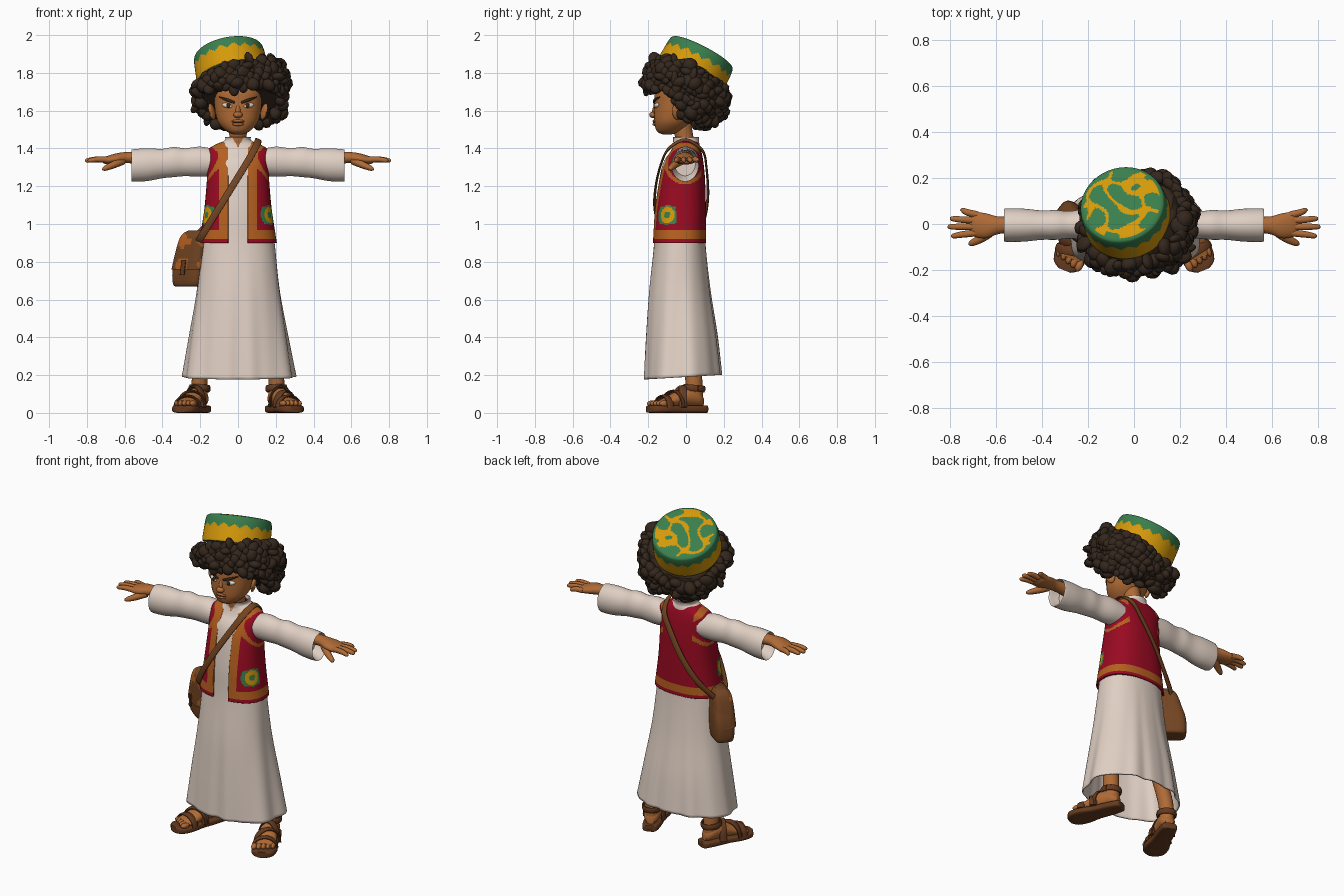
import bpy, bmesh, math, random
from mathutils import Vector, Matrix, Euler

random.seed(4)
if "Cube" in bpy.data.objects:
    bpy.data.objects.remove(bpy.data.objects["Cube"])
X, Y, Z = Vector((1, 0, 0)), Vector((0, 1, 0)), Vector((0, 0, 1))
parts = []


def material(name, *rgb):
    m = bpy.data.materials.new(name)
    m.use_nodes = True
    m.diffuse_color = (*rgb, 1)
    m.node_tree.nodes["Principled BSDF"].inputs["Base Color"].default_value = (*rgb, 1)
    return m


cream = material("cream_cloth", .75, .63, .55)
red = material("red_cloth", .32, .003, .015)
orange = material("orange_trim", .46, .115, .014)
green = material("green_cloth", .042, .21, .073)
gold = material("gold_cloth", .67, .32, .003)
skin = material("brown_skin", .43, .145, .036)
leather = material("dark_leather", .13, .043, .014)
tan = material("bag_leather", .17, .058, .016)
dark = material("dark_hair", .034, .02, .012)
white = material("eye_white", .75, .68, .6)


def finish(name, bm, mats, rule=None, place=None):
    """Turn a bmesh into an object, painting faces with rule(centre)."""
    bmesh.ops.recalc_face_normals(bm, faces=bm.faces)
    if rule:
        for f in bm.faces:
            f.material_index = rule(f.calc_center_median())
    if place:
        bm.transform(place)
    me = bpy.data.meshes.new(name)
    bm.to_mesh(me)
    bm.free()
    for m in mats:
        me.materials.append(m)
    ob = bpy.data.objects.new(name, me)
    bpy.context.collection.objects.link(ob)
    parts.append(ob)
    return ob


def smooth_rows(rows, steps):
    """Catmull-Rom resampling of (x, y, z, width, height) rows."""
    out = []
    for i in range(len(rows) - 1):
        a, b, c, d = (rows[max(0, min(len(rows) - 1, i + k))] for k in (-1, 0, 1, 2))
        for j in range(steps):
            t = j / steps
            out.append([.5 * (2 * q + (r - p) * t + (2 * p - 5 * q + 4 * r - s) * t * t
                              + (3 * q - p - 3 * r + s) * t ** 3) for p, q, r, s in zip(a, b, c, d)])
    return out + [list(rows[-1])]


def loft(rows, axis=None, centre=None, n=24, p=2, steps=4, caps=True):
    """Superellipse rings along a path; centre makes flat bands face outwards."""
    rows = smooth_rows(rows, steps)
    pts = [Vector(r[:3]) for r in rows]
    bm, rings = bmesh.new(), []
    for i, (c, r) in enumerate(zip(pts, rows)):
        t = (axis or pts[min(i + 1, len(pts) - 1)] - pts[max(i - 1, 0)]).normalized()
        up = c - Vector(centre) if centre else (Y if abs(t.z) > .9 else Z)
        side = up.cross(t).normalized()
        nrm = t.cross(side)
        ring = []
        for k in range(n):
            a = math.tau * (k + .5) / n
            u, v = (math.copysign(abs(q) ** (2 / p), q) for q in (math.cos(a), math.sin(a)))
            ring.append(bm.verts.new(c + side * u * r[3] + nrm * v * r[4]))
        rings.append(ring)
    for a, b in zip(rings, rings[1:]):
        for k in range(n):
            bm.faces.new((a[k], a[(k + 1) % n], b[(k + 1) % n], b[k]))
    if caps:
        bm.faces.new(rings[0])
        bm.faces.new(rings[-1])
    return bm


def ball(name, loc, size, mat, rot=(0, 0, 0), place=None):
    bm = bmesh.new()
    m = Matrix.LocRotScale(Vector(loc), Euler(rot), Vector(size))
    bmesh.ops.create_uvsphere(bm, u_segments=16, v_segments=10, radius=1, matrix=m)
    return finish(name, bm, [mat], place=place)


def thicken(ob, depth):
    mod = ob.modifiers.new("thickness", "SOLIDIFY")
    mod.thickness, mod.offset = depth, -1


# Long robe with folds growing towards the hem and an open neckline
bm = loft([(.005, -.015, .19, .292, .195), (.003, -.022, .4, .255, .18), (.002, -.033, .65, .213, .154),
           (0, -.033, .9, .186, .128), (0, -.03, 1.1, .16, .12), (0, -.02, 1.3, .14, .1),
           (0, -.003, 1.38, .14, .072), (0, .002, 1.42, .09, .062), (0, 0, 1.44, .062, .06),
           (0, 0, 1.46, .06, .062)], Z, n=96, p=2.2, steps=8, caps=False)
for v in bm.verts:
    t = max(0, (.9 - v.co.z) / .7)
    a = math.atan2(v.co.y, v.co.x)
    f = 1 + t * (.025 * math.sin(9 * a) + .015 * math.sin(14 * a + 1))
    v.co.x *= f
    v.co.y *= f
    v.co.z += .06 * t * v.co.y
neck_v = lambda c: int(c.y < 0 and c.z > 1.405 and abs(c.x) < .5 * (c.z - 1.405))
thicken(finish("robe", bm, [cream, skin], neck_v), .008)

# Open vest with trimmed edges and round badges
bm = loft([(0, -.035, .9, .206, .142), (0, -.033, 1, .19, .139), (0, -.03, 1.1, .176, .135), (0, -.02, 1.25, .164, .12),
           (0, -.01, 1.34, .166, .1), (0, 0, 1.39, .163, .08), (0, .005, 1.42, .12, .066),
           (0, .005, 1.44, .07, .057)], Z, n=180, p=2.4, steps=18, caps=False)
for co, no in [((s * x, 0, 0), X) for s in (1, -1) for x in (.052, .1)] + [((0, 0, z), Z) for z in (.92, .967)]:
    bmesh.ops.bisect_plane(bm, geom=bm.verts[:] + bm.edges[:] + bm.faces[:], plane_co=co, plane_no=no)
gap = [f for f in bm.faces if abs(f.calc_center_median().x) < .052 and f.calc_center_median().y < -.01]
bmesh.ops.delete(bm, geom=gap, context="FACES")


def vest_paint(c):
    q = Vector((abs(c.x) - .168, c.y + .1, c.z - 1.048))
    if q.length < .053 or (max(abs(q.y), abs(q.z)) < .047 and q.length < .066):
        return 3 if .018 < q.length < .043 else 2
    armhole = abs(c.x) > .1 and .09 < math.hypot(c.y + .005, c.z - 1.32) < .11
    front = c.y < -.02 and abs(c.x) < .1
    return int(c.z > .92 and (c.z < .967 or front or armhole))


thicken(finish("vest", bm, [red, orange, green, gold], vest_paint), .01)

# Neck and head
finish("neck", loft([(0, .005, 1.36, .05, .05), (0, -.005, 1.44, .046, .048), (0, -.03, 1.55, .05, .055)], Z), [skin])
finish("head", loft([(0, -.1, 1.475, .025, .025), (0, -.09, 1.49, .06, .064), (0, -.075, 1.53, .1, .092),
                     (0, -.06, 1.58, .118, .11), (0, -.045, 1.65, .127, .123), (0, -.03, 1.71, .13, .13),
                     (0, -.01, 1.76, .1, .1), (0, 0, 1.78, .05, .05)], Z, n=32, p=2.15), [skin])
ball("nose", (0, -.174, 1.578), (.025, .021, .017), skin)
ball("nose_bridge", (0, -.162, 1.605), (.014, .016, .035), skin, (-.25, 0, 0))
ball("upper_lip", (0, -.165, 1.545), (.034, .012, .008), skin)
ball("mouth_line", (0, -.166, 1.537), (.032, .011, .0025), leather)
ball("lower_lip", (0, -.163, 1.528), (.03, .014, .009), skin)
for s, side in ((1, "left"), (-1, "right")):
    ball(side + "_eye", (s * .057, -.155, 1.627), (.029, .013, .013), white, (0, -s * .2, s * .3))
    ball(side + "_pupil", (s * .05, -.166, 1.627), (.012, .006, .012), dark)
    finish(side + "_brow", loft([(s * .018, -.172, 1.643, .004, .006), (s * .055, -.166, 1.656, .006, .008),
                                (s * .1, -.14, 1.672, .003, .003)], n=10), [dark])
    ball(side + "_ear", (s * .138, -.045, 1.595), (.014, .03, .045), skin, (.2, s * .2, s * .4))

# Curly hair: a dark core cut by the hairline, covered with lumpy curls
hair_mid, hat_base = Vector((.01, 0, 1.71)), Vector((-.026, .018, 1.777))
hat_turn = Euler((math.radians(-27), math.radians(-11), 0)).to_matrix()
hat_up = hat_turn @ Z


def hairline(y):
    return 1.72 - .19 * max(0, min(1, (y + .14) / .2))


def above_hat_rim(c):
    """Height over the hat's rim; the curls stand higher on the left side."""
    return (c - hat_base).dot(hat_up) - max(-.03, min(.03, .35 * c.x - .035))


def hair_point(d, size):
    k = sum(abs(q) ** 2.5 for q in d) ** (-1 / 2.5)
    return hair_mid + Vector((d.x * .225, d.y * .205, d.z * .2)) * k * size


bm = bmesh.new()
bmesh.ops.create_icosphere(bm, subdivisions=4, radius=1)
for v in bm.verts:
    v.co = hair_point(v.co.normalized(), .93)
    v.co.z = max(v.co.z, hairline(v.co.y))
    v.co -= hat_up * max(0, above_hat_rim(v.co) - .02)
finish("hair_core", bm, [dark])
bm = bmesh.new()
count = 520
for i in range(count):
    h = 1 - 2 * (i + .5) / count
    a, r = i * 2.39996, math.sqrt(1 - h * h)
    c = hair_point(Vector((r * math.cos(a), r * math.sin(a), h)), random.uniform(.93, 1.07))
    if c.z < hairline(c.y) + random.uniform(-.03, .025) or above_hat_rim(c) > 0:
        continue
    size = Vector([random.uniform(.02, .046) for _ in range(3)])
    turn = Euler([random.uniform(0, 3) for _ in range(3)])
    bmesh.ops.create_icosphere(bm, subdivisions=2, radius=1, matrix=Matrix.LocRotScale(c, turn, size))
finish("hair_curls", bm, [dark])


# Tilted cap with a zigzag band and a swirling crown
def cap_paint(c):
    if math.hypot(c.x, c.y) < .17:
        w = math.sin(30 * c.x + 2 * math.sin(27 * c.y)) + math.sin(28 * c.y + 2 * math.sin(24 * c.x + 1))
        return int(abs(w) < .5)
    wave = abs((math.atan2(c.y, c.x) / math.tau * 18) % 1 - .5)
    return int(c.z < .083 + .05 * wave)


cap = [(0, 0, z, r, r) for z, r in ((0, .188), (.01, .193), (.07, .191), (.13, .187), (.153, .173),
                                    (.16, .12), (.163, .06), (.164, .003))]
finish("cap", loft(cap, Z, n=120, steps=9), [green, gold], cap_paint,
       Matrix.Translation(hat_base) @ hat_turn.to_4x4())

# Sleeves, hands, legs and sandals
for s, side in ((1, "left"), (-1, "right")):
    flip = lambda rows: [(s * r[0], *r[1:]) for r in rows]
    finish(side + "_sleeve", loft(flip([(.12, 0, 1.325, .07, .07), (.2, 0, 1.33, .068, .08),
           (.28, -.004, 1.327, .06, .074), (.34, -.004, 1.328, .065, .08), (.4, -.005, 1.32, .064, .078),
           (.48, -.005, 1.314, .072, .087), (.555, -.005, 1.31, .073, .086), (.56, -.005, 1.31, .068, .081),
           (.53, -.005, 1.315, .062, .072), (.5, -.005, 1.32, .055, .065)]), X * s, n=32), [cream])
    finish(side + "_hand", loft(flip([(.48, 0, 1.347, .04, .036), (.58, -.005, 1.352, .037, .03),
           (.64, -.008, 1.346, .054, .029), (.69, -.002, 1.338, .055, .023), (.715, 0, 1.336, .042, .013)]), X * s),
           [skin])
    for finger, y, tip, end in (("little", .04, .755, .06), ("ring", .015, .8, .023),
                                ("middle", -.012, .81, -.012), ("index", -.038, .795, -.052)):
        finish(f"{side}_{finger}_finger", loft(flip([(.68, y, 1.34, .016, .016),
               ((tip + .69) / 2, (y + end) / 2, 1.342, .015, .015), (tip - .01, end, 1.336, .011, .011),
               (tip, end, 1.334, .003, .003)]), n=10), [skin])
    finish(side + "_thumb", loft(flip([(.61, -.025, 1.335, .022, .022), (.66, -.06, 1.313, .02, .019),
           (.705, -.083, 1.294, .014, .013), (.718, -.088, 1.288, .004, .004)]), n=10), [skin])

    at = (Matrix.Translation((s * .222, -.004, 0)) @ Matrix.Rotation(s * math.radians(22), 4, "Z")
          @ Matrix.Diagonal((1.12, 1.04, 1, 1)))
    finish(side + "_leg", loft([(0, .05, .07, .037, .045), (0, .048, .16, .037, .044), (-s * .01, .04, .25, .038, .044),
                                (-s * .035, .02, .38, .036, .045)], Z), [skin], place=at)
    finish(side + "_foot", loft([(0, .095, .06, .02, .025), (0, .07, .075, .038, .042), (0, .02, .086, .044, .053),
           (0, -.05, .073, .048, .04), (0, -.11, .055, .054, .026), (0, -.15, .05, .05, .016)], -Y), [skin], place=at)
    for k in range(5):
        ball(f"{side}_toe_{k + 1}", (s * (k - 2) * .023, -.163 + .007 * k, .05),
             (.015 - .001 * k, .027, .016), skin, place=at)
    finish(side + "_sole", loft([(0, .115, .02, .02, .018), (0, .105, .02, .038, .02), (0, .04, .02, .047, .02),
           (0, -.04, .02, .05, .02), (0, -.12, .02, .064, .02), (0, -.18, .02, .055, .02), (0, -.205, .02, .025, .018)],
           -Y, p=4), [leather], place=at)
    for name, y, w, h, lean in (("toe_strap", -.118, .06, .09, .012), ("middle_strap", -.065, .056, .116, .035),
                                ("instep_strap", -.015, .052, .14, -.02)):
        arch = [(w * math.cos(a), y + lean * math.cos(a), .03 + (h - .03) * math.sin(a), .021, .007)
                for a in (math.pi * k / 6 for k in range(7))]
        finish(f"{side}_{name}", loft(arch, centre=(0, y, .02), n=10), [leather], place=at)
    loop = [(.045 * math.cos(a), .048 + .052 * math.sin(a), .13 - .005 * math.sin(a), .018, .007)
            for a in (math.tau * k / 12 for k in range(13))]
    finish(side + "_ankle_strap", loft(loop, centre=(0, .048, .13), n=10, caps=False), [leather], place=at)

# Shoulder bag with flap, worn patches and strap
at = Matrix.Translation((-.23, -.005, 0)) @ Matrix.Rotation(math.radians(-38), 4, "Z")
finish("bag", loft([(-.032, 0, .668, .06, .035), (-.032, 0, .682, .088, .056), (-.022, 0, .78, .096, .062),
                    (.002, 0, .88, .086, .055), (.014, 0, .94, .073, .044), (.018, 0, .957, .045, .022)],
                   Z, n=40, p=4), [tan], place=at)
worn = lambda c: int(c.y < -.03 and math.sin(45 * c.x + 3) + math.sin(50 * c.z) > .6)
finish("bag_flap", loft([(-.022, -.006, .76, .099, .066), (.002, -.005, .88, .09, .06), (.014, -.004, .94, .077, .05),
                         (.018, 0, .965, .05, .027)], Z, n=64, p=4, steps=8), [tan, orange], worn, at)
finish("bag_buckle", loft([(-.026, -.074, .73, .014, .006), (-.014, -.074, .81, .014, .006)], Z, n=12, p=4),
       [leather], place=at)
band = [(-.215, -.07, .9), (-.19, -.118, .94), (-.11, -.163, 1.07), (-.03, -.16, 1.2), (.05, -.128, 1.33),
        (.092, -.085, 1.405), (.108, 0, 1.445), (.09, .086, 1.39), (.04, .108, 1.3), (-.05, .116, 1.15),
        (-.14, .095, 1.02), (-.235, .05, .92)]
finish("bag_strap", loft([(*q, .019, .006) for q in band], centre=(-.05, -.02, 1.1), n=10, steps=6), [tan])

# Smooth shading that keeps hard edges
bpy.ops.object.select_all(action="DESELECT")
for ob in parts:
    ob.select_set(True)
bpy.context.view_layer.objects.active = parts[0]
bpy.ops.object.shade_smooth_by_angle(angle=math.radians(45))
